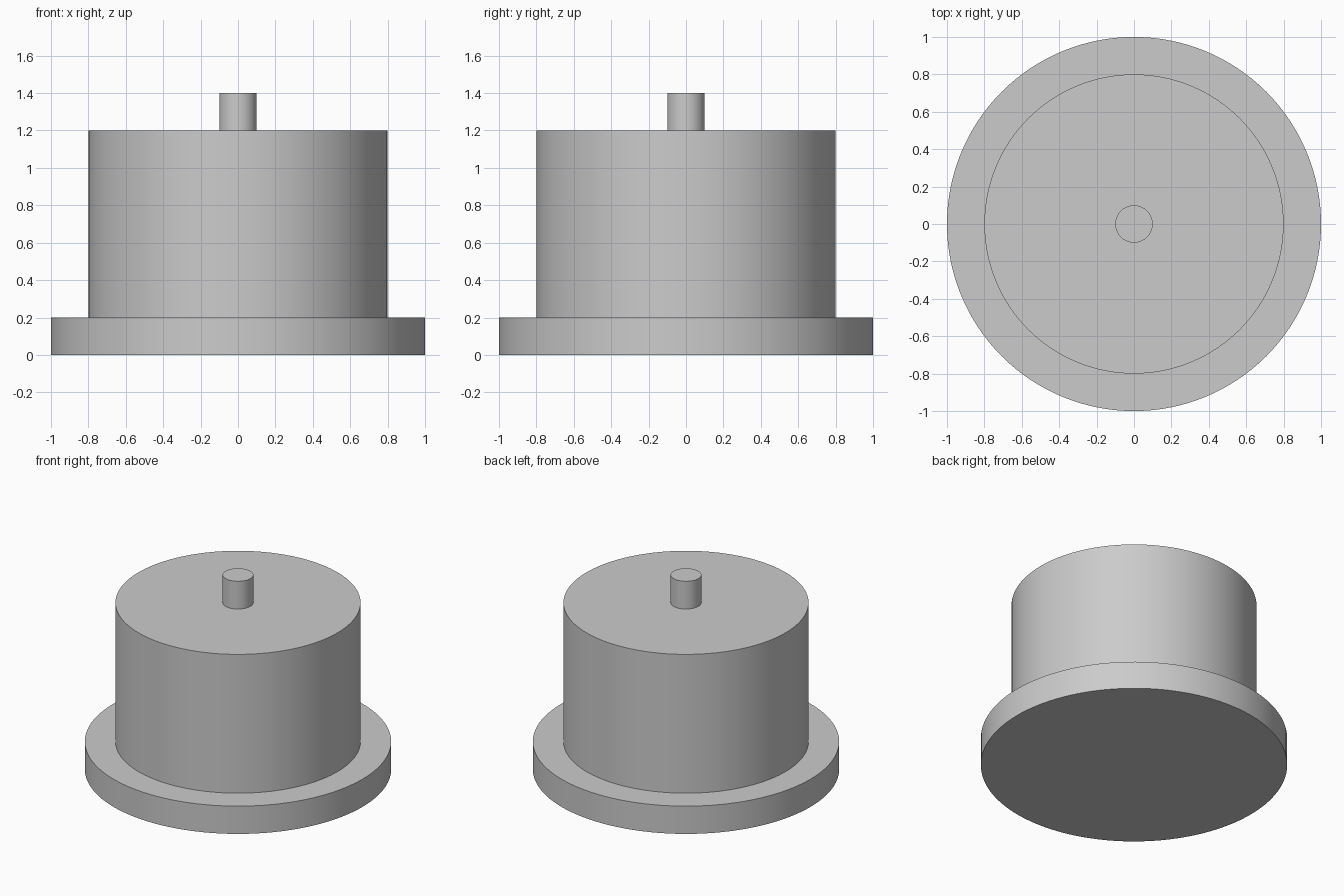
import bpy
import math

if "Cube" in bpy.data.objects:
    bpy.data.objects.remove(bpy.data.objects["Cube"])


def cylinder(name, radius, z_bottom, z_top):
    """Upright cylinder centred on the z axis."""
    bpy.ops.mesh.primitive_cylinder_add(
        vertices=128, radius=radius, depth=z_top - z_bottom,
        location=(0, 0, (z_bottom + z_top) / 2))
    part = bpy.context.object
    part.name = name
    bpy.ops.object.shade_smooth_by_angle(angle=math.radians(30))
    return part


# Wide base flange, main drum and small top pin
cylinder("base_flange", 1.0, 0.0, 0.2)
cylinder("drum_body", 0.8, 0.2, 1.2)
cylinder("top_pin", 0.1, 1.2, 1.4)
